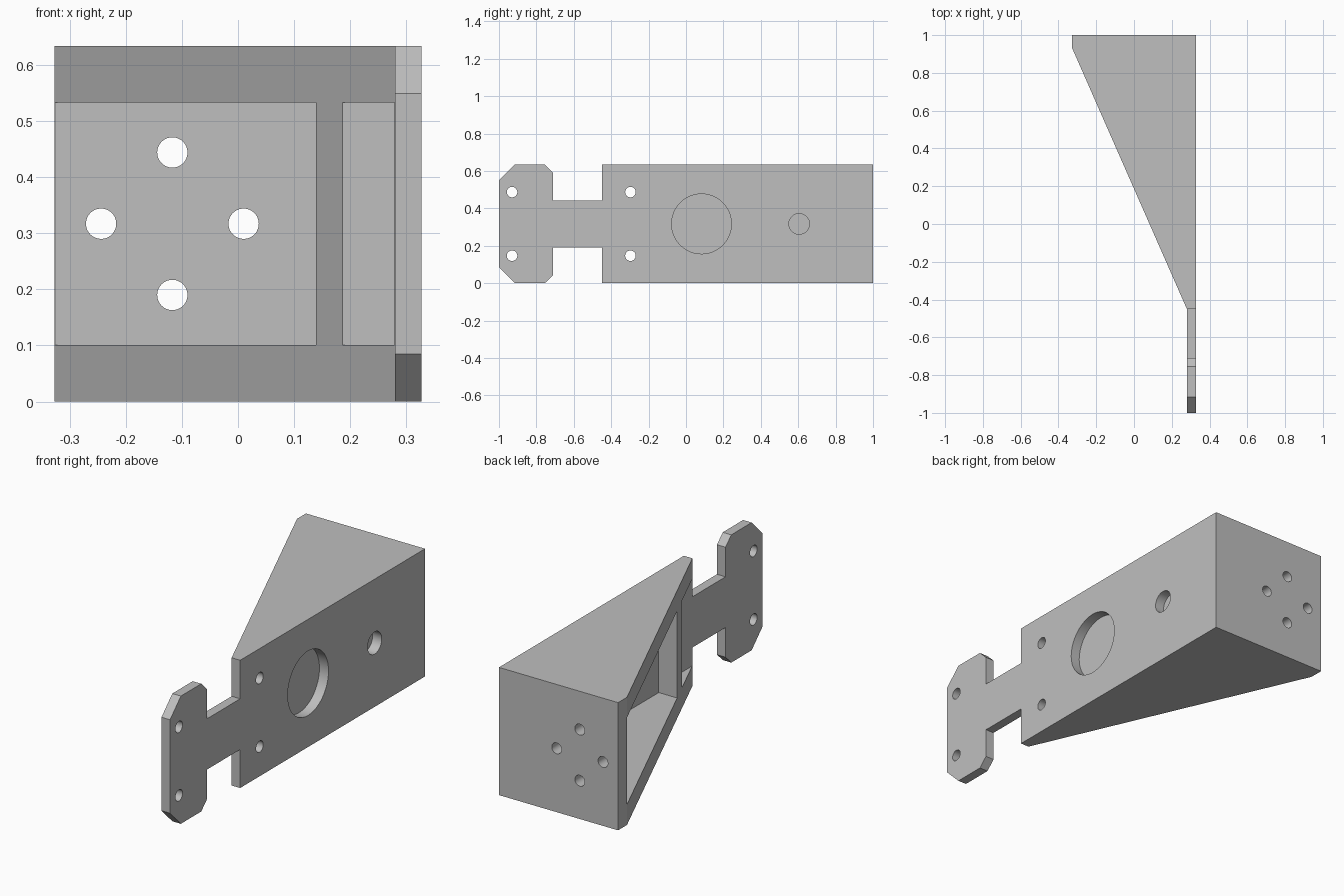
import bpy
import bmesh
import math
from mathutils import Matrix, Vector

if "Cube" in bpy.data.objects:
    bpy.data.objects.remove(bpy.data.objects["Cube"], do_unlink=True)

HEIGHT = 0.634
MID = HEIGHT / 2
OUT, IN = 0.327, 0.28        # outer and inner side of the mounting plate
RIM = 0.101                  # thickness of top and bottom walls

grey = bpy.data.materials.new("plain grey")
grey.use_nodes = True
colour = (0.52, 0.52, 0.52, 1)
grey.diffuse_color = colour
grey.node_tree.nodes["Principled BSDF"].inputs["Base Color"].default_value = colour


def make_object(name, bm):
    bmesh.ops.recalc_face_normals(bm, faces=bm.faces)
    mesh = bpy.data.meshes.new(name)
    bm.to_mesh(mesh)
    bm.free()
    mesh.materials.append(grey)
    obj = bpy.data.objects.new(name, mesh)
    bpy.context.collection.objects.link(obj)
    return obj


def prism(name, points, shift):
    """Extrude a closed outline along a vector."""
    bm = bmesh.new()
    face = bm.faces.new([bm.verts.new(p) for p in points])
    result = bmesh.ops.extrude_face_region(bm, geom=[face])
    moved = [g for g in result["geom"] if isinstance(g, bmesh.types.BMVert)]
    bmesh.ops.translate(bm, verts=moved, vec=Vector(shift))
    return make_object(name, bm)


def box(name, low, high):
    (x0, y0, z0), (x1, y1, z1) = low, high
    return prism(name, [(x0, y0, z0), (x1, y0, z0), (x1, y1, z0), (x0, y1, z0)],
                 (0, 0, z1 - z0))


def drill(name, centre, radius, depth, axis):
    bm = bmesh.new()
    turn = Matrix.Rotation(math.pi / 2, 4, "Y" if axis == "X" else "X")
    bmesh.ops.create_cone(bm, cap_ends=True, segments=48, radius1=radius,
                          radius2=radius, depth=depth,
                          matrix=Matrix.Translation(centre) @ turn)
    return make_object(name, bm)


def combine(target, other, operation):
    mod = target.modifiers.new("combine", "BOOLEAN")
    mod.operation = operation
    mod.solver = "EXACT"
    mod.object = other
    bpy.context.view_layer.objects.active = target
    bpy.ops.object.modifier_apply(modifier=mod.name)
    bpy.data.objects.remove(other, do_unlink=True)


# Wedge-shaped housing
bracket = prism("wedge_bracket",
                [(OUT, -0.45, 0), (OUT, 1, 0), (-OUT, 1, 0), (-OUT, 0.93, 0), (IN, -0.45, 0)],
                (0, 0, HEIGHT))

# Two chambers open on the sloping side, leaving a rib between them
combine(bracket, box("rear_chamber", (-0.6, -0.129, RIM), (0.24, 0.929, HEIGHT - RIM)), "DIFFERENCE")
combine(bracket, box("front_chamber", (-0.6, -0.6, RIM), (IN - 0.001, -0.236, HEIGHT - RIM)), "DIFFERENCE")

# T-shaped mounting tab with clipped corners, mirrored about mid height
upper = [(-0.45, 0.443), (-0.71, 0.443), (-0.71, 0.59), (-0.755, HEIGHT),
         (-0.915, HEIGHT), (-1, 0.549)]
outline = upper + [(y, HEIGHT - z) for y, z in reversed(upper)]
tab = prism("mounting_tab", [(IN, y, z) for y, z in outline], (OUT - IN, 0, 0))
combine(bracket, tab, "UNION")

# Screw holes through the mounting plate
for y in (-0.93, -0.297):
    for side in (-1, 1):
        combine(bracket, drill("plate_hole", (0.31, y, MID + side * 0.17), 0.028, 0.2, "X"),
                "DIFFERENCE")

# Round blind recesses in the outer face
for y, radius in ((0.083, 0.16), (0.605, 0.055)):
    combine(bracket, drill("recess", (OUT, y, MID), radius, 0.1, "X"), "DIFFERENCE")

# Ring of four holes through the back wall
for i in range(4):
    a = i * math.pi / 2
    centre = (-0.117 + 0.127 * math.cos(a), 0.96, MID + 0.127 * math.sin(a))
    combine(bracket, drill("back_hole", centre, 0.027, 0.3, "Y"), "DIFFERENCE")

# Smooth hole walls, crisp edges
bpy.ops.object.select_all(action="DESELECT")
bracket.select_set(True)
bpy.context.view_layer.objects.active = bracket
bpy.ops.object.shade_smooth_by_angle(angle=math.radians(20))
